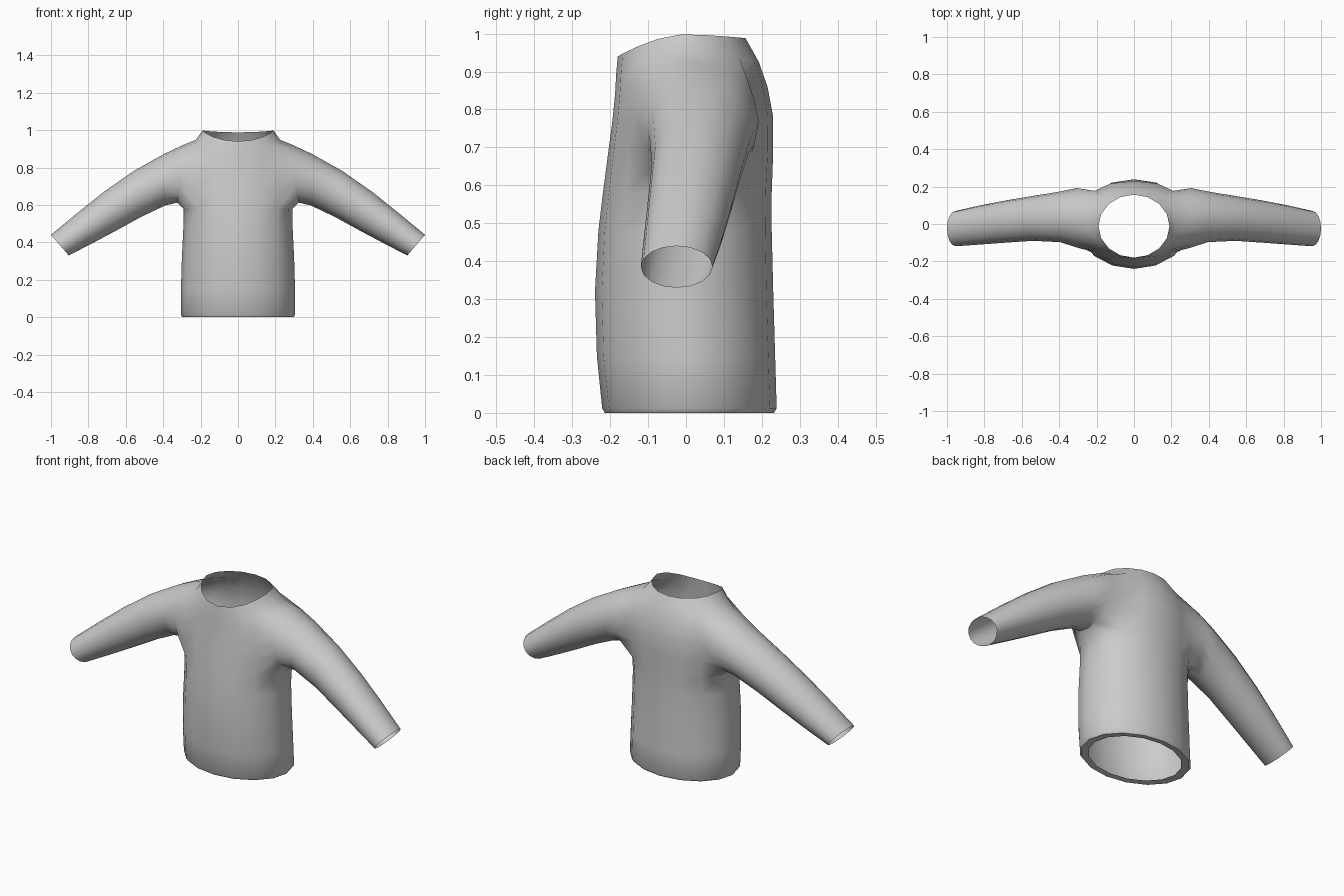
import bpy, bmesh, math

if "Cube" in bpy.data.objects:
    bpy.data.objects.remove(bpy.data.objects["Cube"])

N = 16  # points around the body and around each sleeve

# Body rings: half width, front y, back y, z at front / side / back, roundness power
BODY = [
    (0.255, -0.185, 0.200, 0.004, 0.004, 0.004, 1.0),   # folded hem, inner edge
    (0.297, -0.214, 0.232, 0.000, 0.000, 0.000, 1.0),   # hem underside
    (0.306, -0.221, 0.239, 0.012, 0.012, 0.012, 1.0),
    (0.305, -0.235, 0.235, 0.15, 0.15, 0.15, 1.0),
    (0.300, -0.240, 0.230, 0.32, 0.32, 0.32, 1.0),
    (0.292, -0.231, 0.226, 0.48, 0.48, 0.48, 0.97),
    (0.292, -0.219, 0.226, 0.58, 0.58, 0.58, 0.92),     # underarm
    (0.290, -0.206, 0.230, 0.68, 0.68, 0.69, 0.86),
    (0.280, -0.194, 0.230, 0.77, 0.79, 0.78, 0.83),
    (0.255, -0.187, 0.215, 0.84, 0.88, 0.86, 0.83),
    (0.225, -0.184, 0.192, 0.895, 0.948, 0.925, 0.90),  # shoulder
    (0.190, -0.180, 0.157, 0.94, 0.998, 0.988, 1.0),    # neckline
]
LOW, HIGH = 6, 10   # rows bounding the armholes

# Sleeve rings: top x, top z, bottom x, bottom z, front y, back y
SLEEVE = [
    (0.290, 0.922, 0.325, 0.612, -0.125, 0.192),
    (0.400, 0.870, 0.390, 0.597, -0.097, 0.174),
    (0.560, 0.780, 0.520, 0.535, -0.090, 0.150),
    (0.720, 0.668, 0.660, 0.458, -0.100, 0.125),
    (0.860, 0.556, 0.790, 0.389, -0.110, 0.099),
    (1.000, 0.440, 0.905, 0.330, -0.119, 0.070),
]


def power(v, p):
    return math.copysign(abs(v) ** p, v) if abs(v) > 1e-6 else 0.0


bm = bmesh.new()
rows = []

# Body ring points; unused ones inside the armholes are left out
for r, (a, yf, yb, zf, zs, zb, p) in enumerate(BODY):
    ring = {}
    for k in range(N):
        if LOW < r < HIGH and k % 8 in (0, 1, 7):
            continue
        t = 2 * math.pi * k / N
        c, s = power(math.cos(t), p), power(math.sin(t), p)
        z_end = zf if s < 0 else zb
        z = zs + (z_end - zs) * abs(math.sin(t)) ** 1.6
        ring[k] = bm.verts.new((a * c, (yf + yb) / 2 + (yb - yf) / 2 * s, z))
    rows.append(ring)

# Body faces, leaving a four by four opening on each side
for r in range(len(rows) - 1):
    for k in range(N):
        n = (k + 1) % N
        if LOW <= r < HIGH and (k % 8 in (0, 1, 6, 7)):
            continue
        bm.faces.new((rows[r][k], rows[r][n], rows[r + 1][n], rows[r + 1][k]))

# Sleeves grow out of the armhole loops
for side in (1, -1):
    def at(row, k):
        return rows[row][k % N if side > 0 else (8 - k) % N]

    loop = [at(HIGH, k) for k in (0, 1, 2)]
    loop += [at(r, 2) for r in range(HIGH - 1, LOW, -1)]
    loop += [at(LOW, k) for k in (2, 1, 0, -1, -2)]
    loop += [at(r, -2) for r in range(LOW + 1, HIGH)]
    loop += [at(HIGH, k) for k in (-2, -1)]
    for tx, tz, bx, bz, yf, yb in SLEEVE:
        ring = []
        for j in range(N):
            t = 2 * math.pi * j / N
            u, v = math.cos(t) / 2, math.sin(t) / 2
            ring.append(bm.verts.new((side * ((tx + bx) / 2 + (tx - bx) * u),
                                      (yf + yb) / 2 + (yb - yf) * v,
                                      (tz + bz) / 2 + (tz - bz) * u)))
        for j in range(N):
            n = (j + 1) % N
            bm.faces.new((loop[j], loop[n], ring[n], ring[j]))
        loop = ring

bmesh.ops.recalc_face_normals(bm, faces=bm.faces[:])
mesh = bpy.data.meshes.new("shirt")
bm.to_mesh(mesh)
bm.free()

shirt = bpy.data.objects.new("shirt", mesh)
bpy.context.collection.objects.link(shirt)
cloth = bpy.data.materials.new("grey cloth")
cloth.diffuse_color = (0.6, 0.6, 0.6, 1.0)
cloth.use_nodes = True
cloth.node_tree.nodes["Principled BSDF"].inputs["Base Color"].default_value = cloth.diffuse_color
mesh.materials.append(cloth)

# Smooth cloth with a crisp hem
bpy.context.view_layer.objects.active = shirt
shirt.select_set(True)
bpy.ops.object.shade_smooth_by_angle(angle=math.radians(50))
